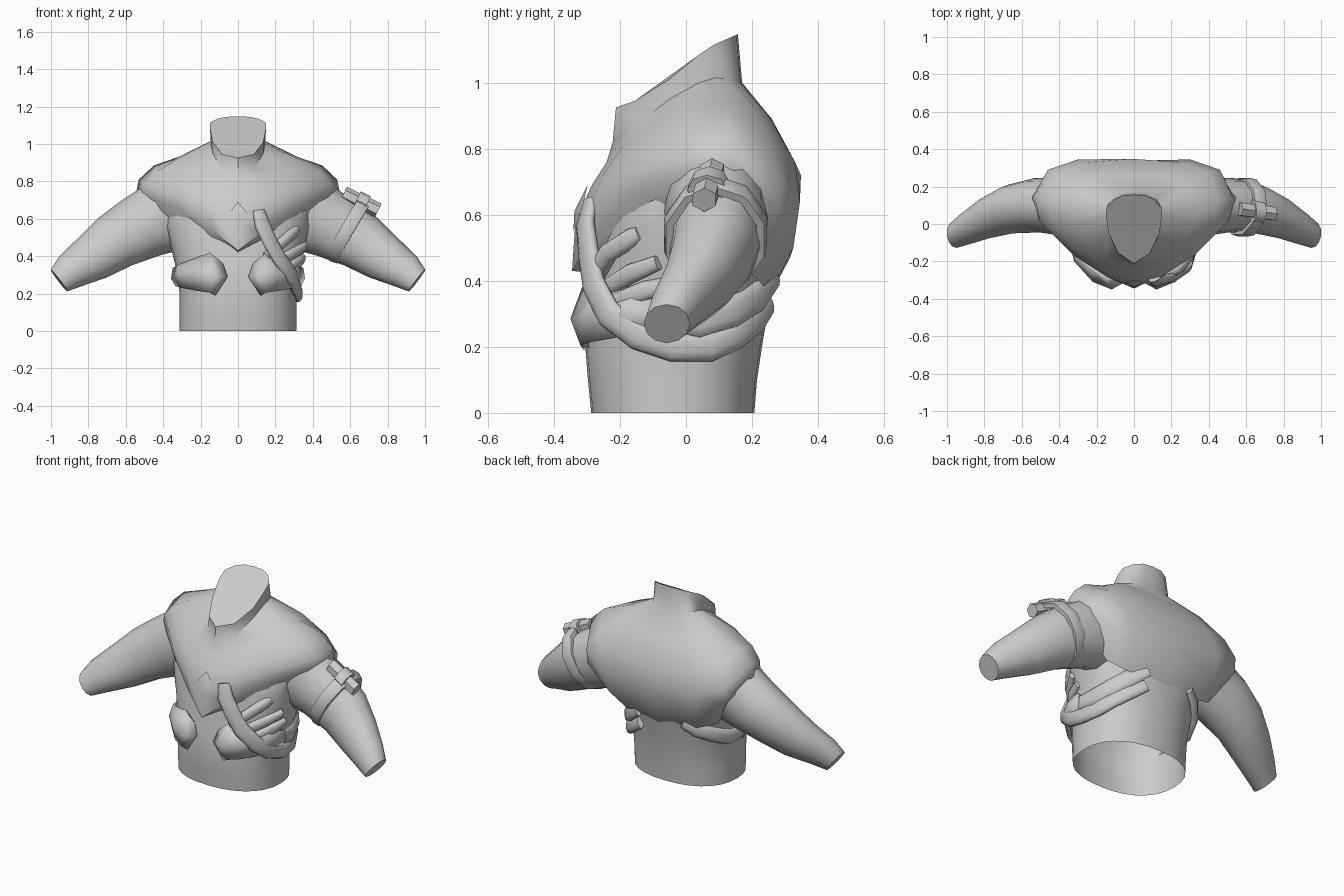
import bpy, bmesh, math
from mathutils import Vector as V

if "Cube" in bpy.data.objects:
    bpy.data.objects.remove(bpy.data.objects["Cube"])

grey = bpy.data.materials.new("cloth_grey")
grey.diffuse_color = (0.6, 0.6, 0.6, 1)
grey.use_nodes = True
grey.node_tree.nodes["Principled BSDF"].inputs["Base Color"].default_value = grey.diffuse_color


def make(name, verts, faces, smooth=40, thick=0):
    """Mesh object with outward normals, smooth shading and optional thickness."""
    me = bpy.data.meshes.new(name)
    bm = bmesh.new()
    bv = [bm.verts.new(v) for v in verts]
    for f in faces:
        bm.faces.new([bv[i] for i in f])
    bmesh.ops.recalc_face_normals(bm, faces=bm.faces)
    bm.to_mesh(me)
    bm.free()
    me.materials.append(grey)
    ob = bpy.data.objects.new(name, me)
    bpy.context.collection.objects.link(ob)
    if thick:
        m = ob.modifiers.new("thickness", "SOLIDIFY")
        m.thickness, m.offset = thick, -1
    bpy.ops.object.select_all(action="DESELECT")
    ob.select_set(True)
    bpy.context.view_layer.objects.active = ob
    if smooth:
        bpy.ops.object.shade_smooth_by_angle(angle=math.radians(smooth))
    return ob


def loft(name, rings, around=True, loop=False, caps=(), smooth=40, thick=0):
    """Skin a list of equally long point rows."""
    n, r = len(rings[0]), len(rings)
    faces = []
    for i in range(r if loop else r - 1):
        a, b = i * n, ((i + 1) % r) * n
        for j in range(n if around else n - 1):
            k = (j + 1) % n
            faces.append((a + j, a + k, b + k, b + j))
    if "start" in caps:
        faces.append(tuple(range(n)))
    if "end" in caps:
        faces.append(tuple(range((r - 1) * n, r * n)))
    return make(name, [p for ring in rings for p in ring], faces, smooth, thick)


def ellipse(c, u, w, n, power=2.0):
    """Superellipse of points about c with half axes u and w."""
    pts = []
    for i in range(n):
        t = 2 * math.pi * i / n
        co, si = math.cos(t), math.sin(t)
        e = 2 / power
        pts.append(V(c) + V(u) * math.copysign(abs(co) ** e, co)
                   + V(w) * math.copysign(abs(si) ** e, si))
    return pts


def flip(p):
    return (-p[0], p[1], p[2])


# torso: open at the waist
torso = [(0, .312, -.287, .207), (.1, .312, -.297, .215), (.2, .312, -.305, .23),
         (.32, .328, -.29, .25), (.42, .352, -.27, .275), (.55, .385, -.255, .30),
         (.68, .40, -.22, .31), (.80, .30, -.14, .25)]
loft("torso", [ellipse((0, (f + b) / 2, z), (hx, 0, 0), (0, (b - f) / 2, 0), 28, 2.3)
               for z, hx, f, b in torso])


def hug(p, gap):
    """Move a point sideways so it lies just outside the torso."""
    x, y, z = p
    for lo, hi in zip(torso, torso[1:]):
        if lo[0] <= z <= hi[0]:
            t = (z - lo[0]) / (hi[0] - lo[0])
            hx, f, b = (lo[i] + (hi[i] - lo[i]) * t for i in (1, 2, 3))
            break
    yc, hy = (f + b) / 2, (b - f) / 2
    k = (abs(x / hx) ** 2.3 + abs((y - yc) / hy) ** 2.3) ** (-1 / 2.3)
    q = V((x * k, (y - yc) * k, 0))
    q += q.normalized() * gap
    return (q.x, q.y + yc, z)


# shawl and neck in one skin: neck rim, then columns from the collar to the hem
# (front centre round to back centre), then the underside turned in to the body
rim = [(0, -.212, .925), (.085, -.155, .945), (.135, -.05, 1.01), (.15, .04, 1.085),
       (.148, .085, 1.115), (.11, .13, 1.135), (.06, .153, 1.145), (0, .157, 1.147)]
cols = [
    [(0, -.222, .82), (0, -.24, .76), (0, -.285, .69), (0, -.335, .58), (0, -.345, .43)],
    [(.09, -.155, .87), (.14, -.19, .81), (.15, -.25, .72), (.14, -.285, .64), (.13, -.285, .53)],
    [(.135, -.05, .95), (.25, -.11, .86), (.30, -.15, .78), (.32, -.17, .72), (.32, -.16, .66)],
    [(.145, .04, 1.0), (.32, .0, .92), (.44, .0, .85), (.50, .01, .78), (.51, .02, .72)],
    [(.145, .09, 1.015), (.32, .12, .93), (.45, .13, .885), (.53, .14, .81), (.545, .14, .74)],
    [(.12, .14, 1.01), (.28, .21, .92), (.40, .27, .80), (.46, .29, .70), (.46, .28, .61)],
    [(.07, .165, 1.0), (.17, .25, .90), (.25, .33, .76), (.30, .345, .64), (.28, .325, .50)],
    [(0, .17, 1.0), (0, .26, .89), (0, .348, .72), (0, .338, .60), (0, .315, .47)]]
under = [(0, -.25, .42), (.15, -.235, .50), (.30, -.14, .56), (.42, .0, .64),
         (.43, .12, .62), (.35, .19, .43), (.23, .235, .385), (0, .262, .37)]
cols = [[r] + c + [u] for r, c, u in zip(rim, cols, under)]
cols += [[flip(p) for p in c] for c in cols[-2:0:-1]]
loft("shawl_and_neck", list(zip(*cols)), caps=("start",), smooth=55)

# small pleat at the front of the collar
make("collar_pleat", [(0, -.298, .69), (.05, -.312, .63), (0, -.338, .61), (-.05, -.312, .63),
                      (0, -.341, .55)],
     [(0, 1, 2), (0, 2, 3), (1, 4, 2), (2, 4, 3)], smooth=60)

# arms: centre, half height across the limb, half depth
limb = [((.36, .09, .62), .21, .16), ((.52, .10, .55), .18, .145), ((.66, .08, .475), .155, .13),
        ((.78, .035, .39), .13, .11), ((.895, -.025, .32), .10, .085), ((.957, -.058, .270), .073, .07)]
across = V((.6, 0, .8))
for side, s in (("left", -1), ("right", 1)):
    rings = []
    for c, h, d in limb:
        rings.append([V((s * p.x, p.y, p.z)) for p in
                      ellipse(c, across * h, V((.1, 1, 0)) * d, 12)])
    loft(side + "_arm", rings, caps=("end",), smooth=50)

# chest wraps: torn inner edge, fuller middle, narrowing to the side
wrap = [
    [(.12, -.31, .19), (.055, -.315, .29), (.08, -.30, .36)],
    [(.15, -.32, .205), (.12, -.35, .285), (.15, -.30, .42)],
    [(.22, -.285, .215), (.22, -.31, .30), (.24, -.235, .385)],
    [(.30, -.20, .23), (.32, -.20, .30), (.32, -.16, .355)],
    [(.335, -.06, .24), (.358, -.05, .28), (.35, -.05, .335)]]
loft("right_chest_wrap", wrap, around=False, thick=.02, smooth=60)
loft("left_chest_wrap", [[flip(p) for p in c] for c in wrap], around=False, thick=.02, smooth=60)


def strap(name, path, width, thick):
    """Rounded band following a path, lying flat against the torso."""
    pts = [V(p) for p in path]
    rings = []
    for i, p in enumerate(pts):
        t = (pts[min(i + 1, len(pts) - 1)] - pts[max(i - 1, 0)]).normalized()
        out = V((p.x, p.y + .03, 0))
        out = (out - t * out.dot(t)).normalized()
        k = .75 if i in (0, len(pts) - 1) else 1
        rings.append(ellipse(p, t.cross(out) * width * k, out * thick * k, 10, 2.3))
    return loft(name, rings, caps=("start", "end"), smooth=60)


# long strap crossing from the chest, under the arm, to the back
chest = [(.11, -.29, .645), (.13, -.305, .57), (.17, -.295, .48), (.22, -.28, .39),
         (.285, -.235, .30)]
flank = [(.32, -.15, .235), (.33, -.04, .20), (.33, .08, .20), (.30, .17, .235),
         (.23, .235, .28), (.13, .255, .33)]
strap("long_strap", chest + [hug(p, .012) for p in flank], .045, .022)
strap("upper_back_strap", [hug(p, .008) for p in (
    (.335, -.10, .29), (.335, .04, .275), (.31, .15, .305), (.24, .235, .355), (.13, .265, .415))],
    .05, .02)
strap("left_back_strap", [hug(p, .01) for p in (
    (-.33, -.08, .285), (-.33, .05, .29), (-.315, .16, .33), (-.24, .23, .37), (-.16, .255, .41))],
    .045, .022)

# short folds beside the long strap
strap("upper_fold", [(.15, -.285, .40), (.18, -.27, .425), (.25, -.235, .485), (.30, -.165, .53),
                     (.315, -.14, .545)], .03, .025)
strap("middle_fold", [hug(p, .008) for p in (
    (.21, -.27, .36), (.24, -.24, .38), (.30, -.17, .42), (.34, -.08, .455))], .03, .022)
strap("lower_fold", [hug(p, .006) for p in (
    (.25, -.24, .32), (.28, -.2, .34), (.32, -.12, .37), (.34, -.05, .39))], .03, .02)

# arm band: padded ring around the right upper arm
centre, axis, up = V((.59, .09, .54)), V((.87, -.05, -.5)), V((.5, 0, .866))
rows = []
for offset, grow in ((-.035, -.01), (-.035, .014), (0, .022), (.035, .014), (.035, -.01)):
    rows.append(ellipse(centre + axis * offset, up * (.172 + grow),
                        V((.05, 1, 0)) * (.142 + grow), 10))
loft("arm_band", rows, loop=True, smooth=50)

# toggle rod held on top of the arm band, with its raised loop
a, b = V((.565, .08, .735)), V((.75, .055, .645))
d = (b - a).normalized()
side_dir = V((0, 1, 0))
top_dir = d.cross(side_dir).normalized()
loft("toggle_rod", [ellipse(p, top_dir * .04, side_dir * .04, 6) for p in (a, b)],
     caps=("start", "end"), smooth=30)
mid = a.lerp(b, .52)
loft("toggle_loop", [ellipse(mid + d * o, top_dir * .05, side_dir * .06, 8) for o in (-.03, .03)],
     caps=("start", "end"), smooth=50)
